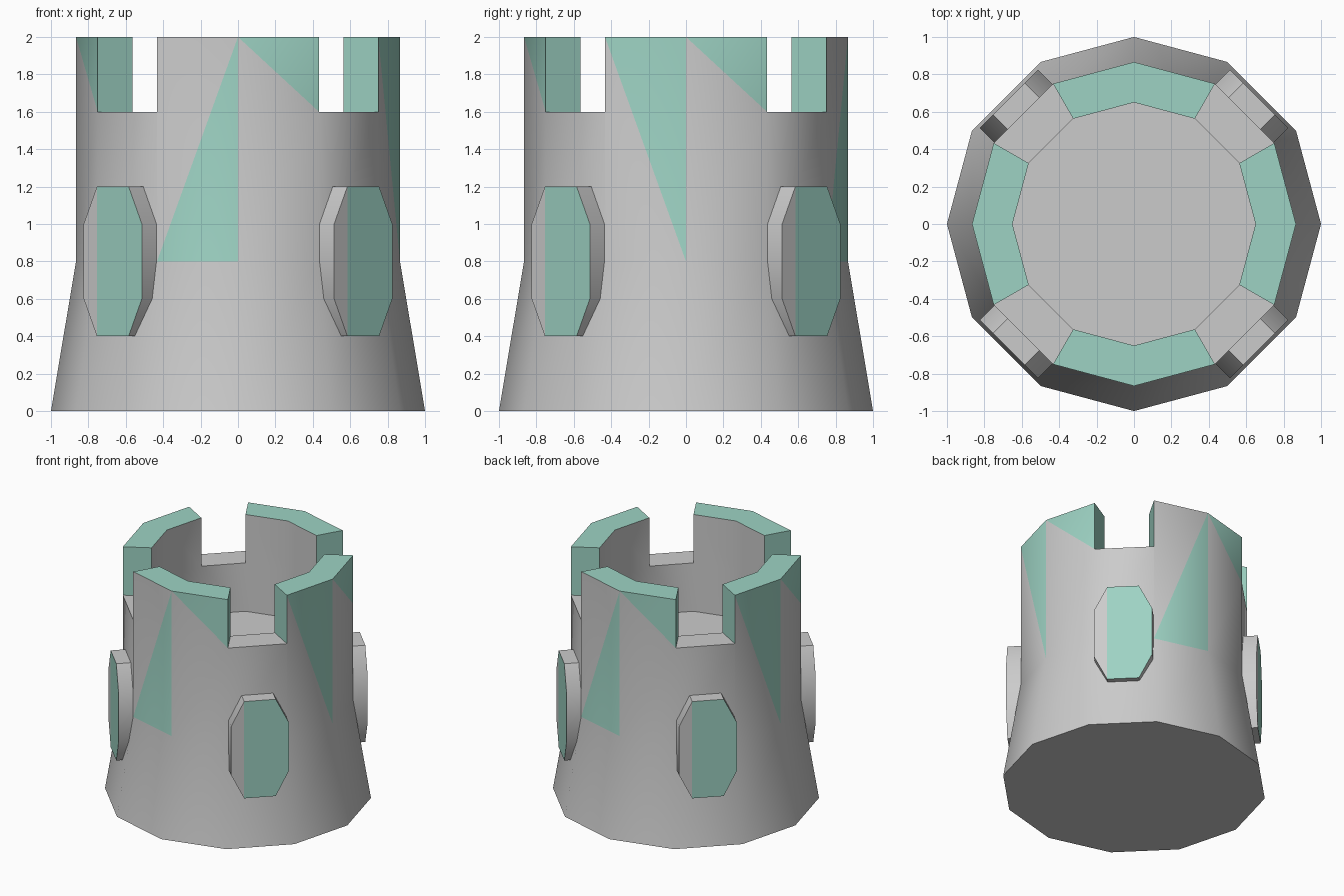
import bpy, bmesh, math
from mathutils import Matrix

if "Cube" in bpy.data.objects:
    bpy.data.objects.remove(bpy.data.objects["Cube"])

teal = bpy.data.materials.new("teal")
teal.diffuse_color = (0.34, 0.65, 0.55, 1)
teal.use_nodes = True
teal.node_tree.nodes["Principled BSDF"].inputs["Base Color"].default_value = teal.diffuse_color
grey = bpy.data.materials.new("grey")
grey.diffuse_color = (0.62, 0.64, 0.61, 1)
grey.use_nodes = True
grey.node_tree.nodes["Principled BSDF"].inputs["Base Color"].default_value = grey.diffuse_color

BASE, WALL, INNER = 1.0, 0.866, 0.65
WAIST, FLOOR, GAP, TOP = 0.8, 1.2, 1.6, 2.0


def finish(bm, name):
    bmesh.ops.remove_doubles(bm, verts=bm.verts, dist=1e-4)
    bmesh.ops.recalc_face_normals(bm, faces=bm.faces)
    mesh = bpy.data.meshes.new(name)
    bm.to_mesh(mesh)
    bm.free()
    mesh.materials.append(grey)
    mesh.materials.append(teal)
    obj = bpy.data.objects.new(name, mesh)
    bpy.context.collection.objects.link(obj)
    bpy.ops.object.select_all(action='DESELECT')
    obj.select_set(True)
    bpy.context.view_layer.objects.active = obj
    bpy.ops.object.shade_smooth_by_angle(angle=math.radians(35))
    return obj


def face(bm, points, mat=0):
    f = bm.faces.new([bm.verts.new(p) for p in points])
    f.material_index = mat


def ring_point(r, i, z):
    a = math.radians(30 * i)
    return (r * math.cos(a), r * math.sin(a), z)


# Twelve-sided tower with four battlements and a sunken roof floor
bm = bmesh.new()
face(bm, [ring_point(BASE, i, 0) for i in range(12)])
face(bm, [ring_point(INNER, i, FLOOR) for i in range(12)])
for i in range(12):
    def a(r, z): return ring_point(r, i, z)
    def b(r, z): return ring_point(r, i + 1, z)
    # flared foot
    face(bm, [a(BASE, 0), b(BASE, 0), b(WALL, WAIST), a(WALL, WAIST)])
    gap = i % 3 == 1
    h = GAP if gap else TOP
    # rim and inner wall
    face(bm, [a(WALL, h), b(WALL, h), b(INNER, h), a(INNER, h)], 0 if gap else 1)
    face(bm, [a(INNER, FLOOR), b(INNER, FLOOR), b(INNER, GAP), a(INNER, GAP)])
    if gap:
        # outer wall below the gap, and the battlement ends either side
        face(bm, [a(WALL, WAIST), b(WALL, WAIST), b(WALL, GAP), a(WALL, GAP)])
        for p in (a, b):
            face(bm, [p(WALL, GAP), p(INNER, GAP), p(INNER, TOP), p(WALL, TOP)], 1)
        continue
    face(bm, [a(INNER, GAP), b(INNER, GAP), b(INNER, TOP), a(INNER, TOP)])
    # outer battlement walls with triangular colour patches
    lo_a, lo_b, hi_a, hi_b = a(WALL, WAIST), b(WALL, WAIST), a(WALL, TOP), b(WALL, TOP)
    if i % 3 == 0:
        face(bm, [hi_a, b(WALL, GAP), hi_b], 1)
        face(bm, [lo_a, lo_b, b(WALL, GAP), hi_a])
    elif i % 6 == 2:
        face(bm, [lo_a, lo_b, hi_b], 1)
        face(bm, [lo_a, hi_b, hi_a, a(WALL, GAP)])
    else:
        face(bm, [hi_a, lo_b, hi_b], 1)
        face(bm, [lo_a, lo_b, hi_a, a(WALL, GAP)])
finish(bm, "tower")

# Eight-sided window panels on the diagonals
OUT = [(-0.12, 0.4), (0.12, 0.4), (0.22, 0.6), (0.22, 1.0),
       (0.12, 1.2), (-0.12, 1.2), (-0.22, 1.0), (-0.22, 0.6)]
FRONT, BACK = 0.947, 0.80
for n, name in enumerate(("back_right", "back_left", "front_left", "front_right")):
    bm = bmesh.new()
    front = [(FRONT, s, z) for s, z in OUT]
    back = [(BACK, s, z) for s, z in OUT]
    face(bm, back)
    face(bm, front[:6], 1)
    face(bm, [front[0], front[5], front[6], front[7]])
    for k in range(8):
        j = (k + 1) % 8
        face(bm, [back[k], back[j], front[j], front[k]])
    turn = Matrix.Rotation(math.radians(45 + 90 * n), 4, 'Z')
    bmesh.ops.transform(bm, matrix=turn, verts=bm.verts)
    finish(bm, "window_" + name)
